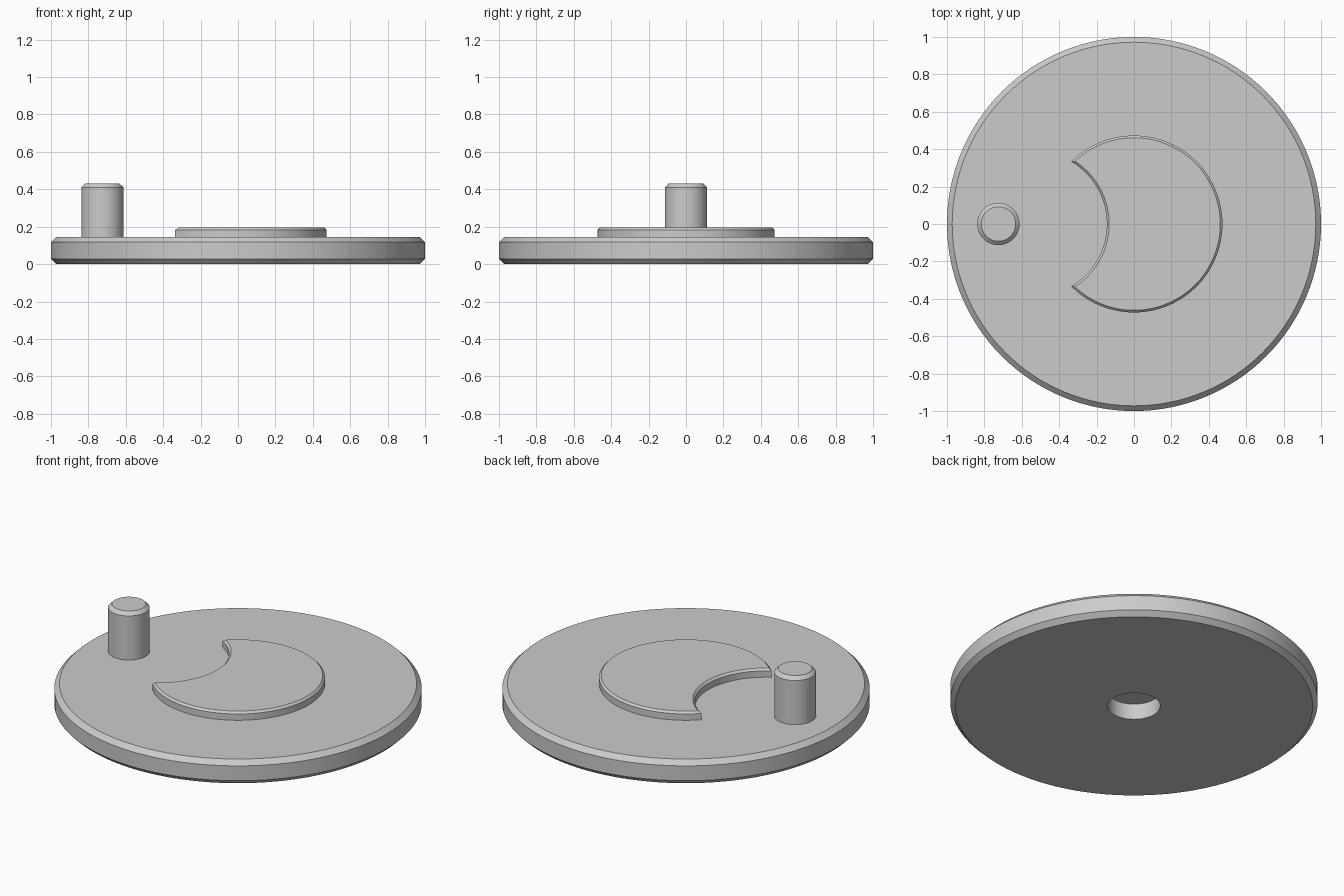
import bpy
import bmesh
from math import acos, asin, cos, pi, radians, sin

SEGMENTS = 128
PIN_X = -0.725
CUT_X = -0.532  # centre of the circle that bites into the crescent

cube = bpy.data.objects.get("Cube")
if cube:
    bpy.data.objects.remove(cube, do_unlink=True)

grey = bpy.data.materials.new("plain grey")
grey.use_nodes = True
colour = (0.6, 0.6, 0.6, 1)
grey.diffuse_color = colour
grey.node_tree.nodes["Principled BSDF"].inputs["Base Color"].default_value = colour


def arc(cx, radius, start, end, count):
    """Points along an arc centred on the x axis, end point left out."""
    steps = [start + (end - start) * i / count for i in range(count)]
    return [(cx + radius * cos(a), radius * sin(a)) for a in steps]


def circle(radius, cx=0):
    return arc(cx, radius, 0, 2 * pi, SEGMENTS)


def crescent(outer, bite):
    """Disc outline with a round bite taken from its -x side."""
    tip_x = (outer**2 - bite**2 + CUT_X**2) / (2 * CUT_X)
    tip = acos(tip_x / outer)
    inner = asin(outer * sin(tip) / bite)
    return (arc(0, outer, -tip, tip, SEGMENTS)
            + arc(CUT_X, bite, inner, -inner, SEGMENTS // 2))


def loft(name, sections):
    """Join stacked outlines with side faces and cap both ends."""
    bm = bmesh.new()
    loops = [[bm.verts.new((x, y, z)) for x, y in outline]
             for outline, z in sections]
    for low, high in zip(loops, loops[1:]):
        for i in range(len(low)):
            bm.faces.new((low[i - 1], low[i], high[i], high[i - 1]))
    bm.faces.new(loops[0])
    bm.faces.new(loops[-1])
    bmesh.ops.recalc_face_normals(bm, faces=bm.faces)
    mesh = bpy.data.meshes.new(name)
    bm.to_mesh(mesh)
    bm.free()
    mesh.materials.append(grey)
    obj = bpy.data.objects.new(name, mesh)
    bpy.context.collection.objects.link(obj)
    bpy.ops.object.select_all(action="DESELECT")
    obj.select_set(True)
    bpy.context.view_layer.objects.active = obj
    bpy.ops.object.shade_smooth_by_angle(angle=radians(25))
    return obj


# Chamfered wheel with a blind axle hole in its underside
wheel = [(0.143, 0.095), (0.143, 0), (0.972, 0), (1, 0.028),
         (1, 0.117), (0.972, 0.145)]
loft("drive_wheel", [(circle(r), z) for r, z in wheel])

# Upright drive pin with a chamfered tip
pin = [(0.113, 0.13), (0.113, 0.41), (0.092, 0.43)]
loft("drive_pin", [(circle(r, PIN_X), z) for r, z in pin])

# Raised crescent with a chamfered top edge
loft("locking_crescent", [
    (crescent(0.473, 0.387), 0.13),
    (crescent(0.473, 0.387), 0.183),
    (crescent(0.461, 0.399), 0.195),
])
